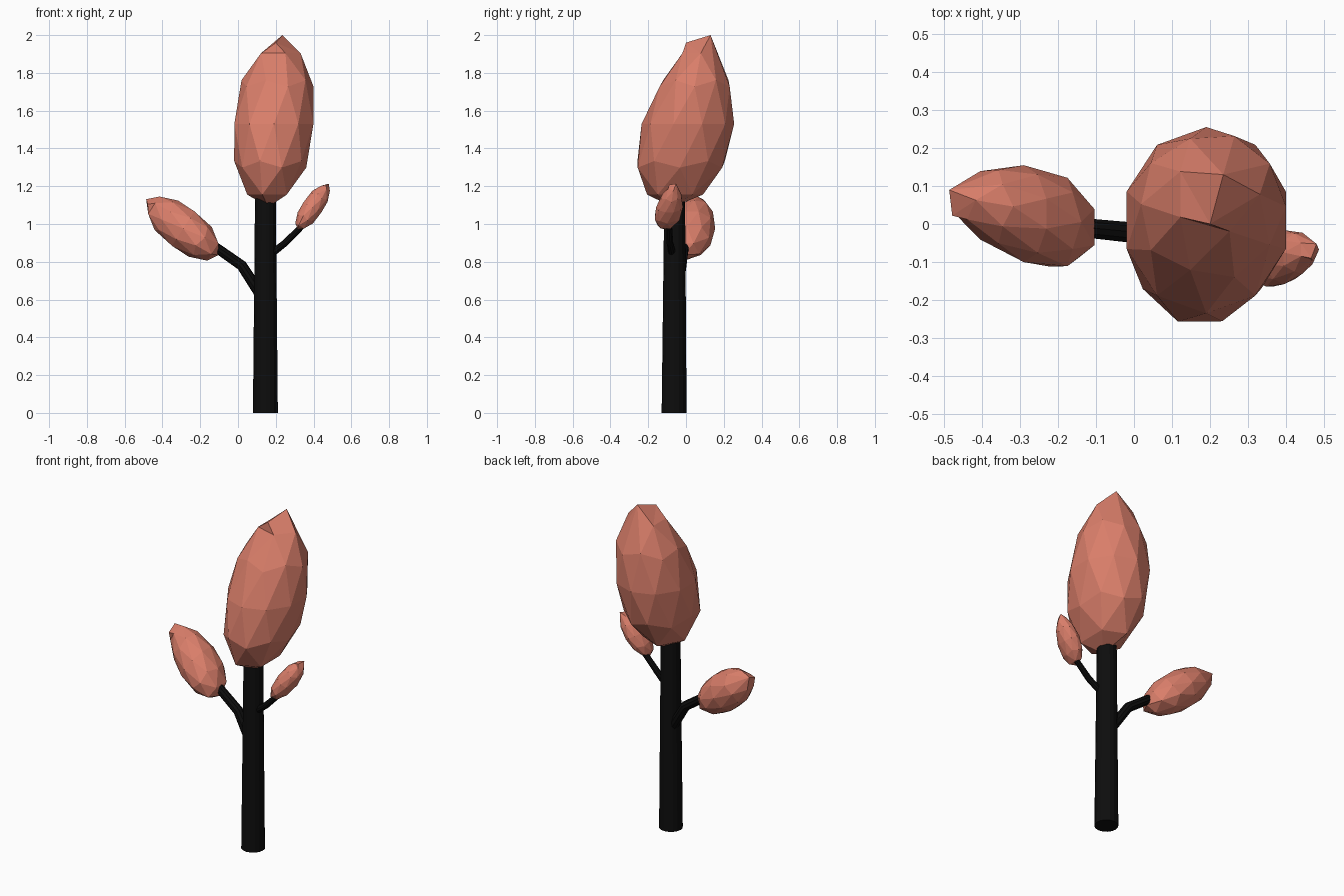
import bpy, bmesh, math
from mathutils import Vector, Matrix

if "Cube" in bpy.data.objects:
    bpy.data.objects.remove(bpy.data.objects["Cube"], do_unlink=True)


def make_material(name, color):
    mat = bpy.data.materials.new(name)
    mat.use_nodes = True
    mat.diffuse_color = color
    bsdf = mat.node_tree.nodes["Principled BSDF"]
    bsdf.inputs["Base Color"].default_value = color
    bsdf.inputs["Roughness"].default_value = 0.9
    return mat


foliage = make_material("coral foliage", (0.70, 0.21, 0.145, 1))
bark = make_material("black bark", (0.004, 0.004, 0.004, 1))


def finish(bm, name, mat):
    bmesh.ops.recalc_face_normals(bm, faces=bm.faces)
    mesh = bpy.data.meshes.new(name)
    bm.to_mesh(mesh)
    bm.free()
    mesh.materials.append(mat)
    obj = bpy.data.objects.new(name, mesh)
    bpy.context.collection.objects.link(obj)
    return obj


def crown(name, base, scale, tilt=0):
    """Leaning faceted egg with a pulled-up tip, placed by its lowest point."""
    bm = bmesh.new()
    bmesh.ops.create_icosphere(bm, subdivisions=2, radius=1)
    bm.verts.ensure_lookup_table()
    pole = max(bm.verts, key=lambda v: v.co.z)
    tip = max((v for v in bm.verts if 0.8 < v.co.z < 0.9), key=lambda v: v.co.y)
    for v in bm.verts:
        x, y, z = v.co
        v.co = (0.02 + 0.03 * z + 0.22 * x,
                0.01 + 0.08 * z + (0.245 - 0.06 * z) * y,
                0.44 + 0.44 * z)
    pole.co = (0.03, 0, 0.87)
    tip.co = (0.065, 0.13, 0.91)
    turn = Matrix.Rotation(math.radians(tilt), 4, 'Y')
    bm.transform(Matrix.Translation(base) @ turn @ Matrix.Diagonal((*scale, 1)))
    return finish(bm, name, foliage)


def limb(name, points, radii, sides):
    """Tapered round limb swept through a few points."""
    bm = bmesh.new()
    pts = [Vector(p) for p in points]
    rings = []
    for i, p in enumerate(pts):
        along = pts[min(i + 1, len(pts) - 1)] - pts[max(i - 1, 0)]
        along.normalize()
        side = along.cross(Vector((0, 1, 0))).normalized()
        up = side.cross(along)
        angles = [math.tau * k / sides for k in range(sides)]
        rings.append([bm.verts.new(p + radii[i] * (side * math.cos(a) + up * math.sin(a)))
                      for a in angles])
    for low, high in zip(rings, rings[1:]):
        for k in range(sides):
            n = (k + 1) % sides
            bm.faces.new((low[k], low[n], high[n], high[k]))
    bm.faces.new(rings[0])
    bm.faces.new(rings[-1])
    return finish(bm, name, bark)


# Trunk and side branches
limb("trunk", [(0.145, -0.063, 0), (0.145, -0.06, 1.14)], [0.066, 0.055], 16)
limb("right_branch", [(0.13, -0.05, 0.61), (0.02, -0.025, 0.78), (-0.13, -0.01, 0.885)],
     [0.03, 0.028, 0.026], 10)
limb("left_branch", [(0.16, -0.07, 0.83), (0.25, -0.085, 0.90), (0.35, -0.09, 1.0)],
     [0.02, 0.018, 0.016], 10)

# Foliage crowns
crown("main_crown", (0.17, 0, 1.09), (1, 1, 1))
crown("right_crown", (-0.10, 0.022, 0.84), (0.52, 0.52, 0.53), -57)
crown("left_crown", (0.32, -0.09, 0.97), (0.26, 0.29, 0.32), 30)
